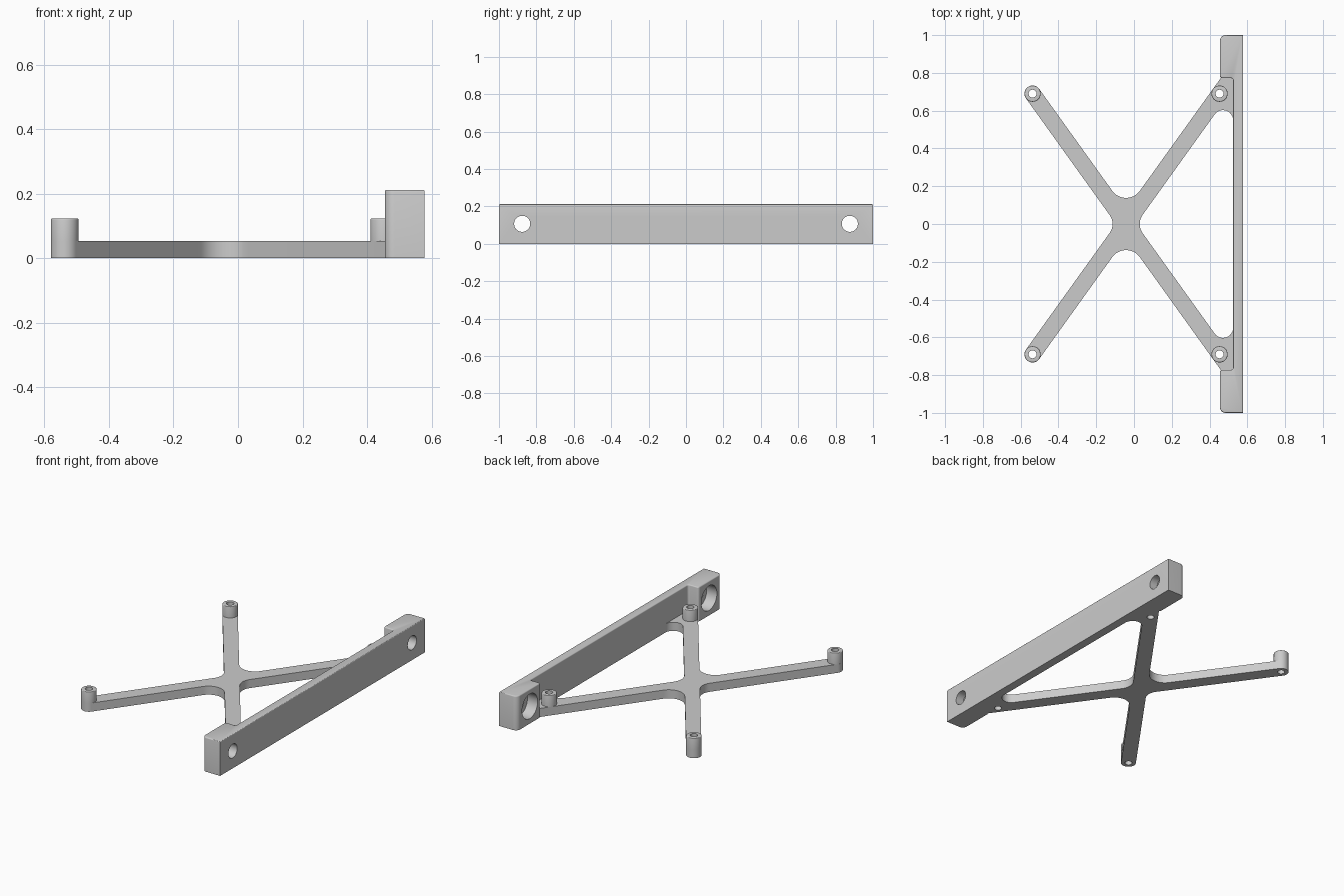
import bpy, bmesh
from math import pi, sin, tan, atan2, cos, radians
from mathutils import Vector, Matrix

if "Cube" in bpy.data.objects:
    bpy.data.objects.remove(bpy.data.objects["Cube"])

grey = bpy.data.materials.new("plain grey")
grey.use_nodes = True
grey.diffuse_color = (0.6, 0.6, 0.6, 1)
grey.node_tree.nodes["Principled BSDF"].inputs["Base Color"].default_value = (0.6, 0.6, 0.6, 1)


def rounded(points):
    """Outline from (x, y, radius) corners, each replaced by an arc."""
    out = []
    for i, (x, y, r) in enumerate(points):
        p = Vector((x, y))
        if r == 0:
            out.append(p)
            continue
        a = (Vector(points[i - 1][:2]) - p).normalized()
        b = (Vector(points[(i + 1) % len(points)][:2]) - p).normalized()
        half = a.angle(b) / 2
        centre = p + (a + b).normalized() * r / sin(half)
        start = p + a * r / tan(half) - centre
        end = p + b * r / tan(half) - centre
        a0 = atan2(start.y, start.x)
        sweep = (atan2(end.y, end.x) - a0 + pi) % (2 * pi) - pi
        for k in range(13):
            t = a0 + sweep * k / 12
            out.append(centre + Vector((cos(t), sin(t))) * r)
    return out


def finish(name, bm):
    bmesh.ops.recalc_face_normals(bm, faces=bm.faces)
    mesh = bpy.data.meshes.new(name)
    bm.to_mesh(mesh)
    bm.free()
    mesh.materials.append(grey)
    obj = bpy.data.objects.new(name, mesh)
    bpy.context.collection.objects.link(obj)
    return obj


def bevel_top(bm, z, width):
    edges = [e for e in bm.edges if all(abs(v.co.z - z) < 1e-5 for v in e.verts)]
    bmesh.ops.bevel(bm, geom=edges, offset=width, segments=3, profile=0.5, affect='EDGES')


def slab(name, outline, height, bevel=0):
    bm = bmesh.new()
    face = bm.faces.new([bm.verts.new((p.x, p.y, 0)) for p in outline])
    new = bmesh.ops.extrude_face_region(bm, geom=[face])["geom"]
    bmesh.ops.translate(bm, vec=(0, 0, height), verts=[g for g in new if isinstance(g, bmesh.types.BMVert)])
    if bevel:
        bevel_top(bm, height, bevel)
    return finish(name, bm)


def cylinder(name, radius, length, centre, along_x=False, bevel=0):
    bm = bmesh.new()
    bmesh.ops.create_cone(bm, cap_ends=True, segments=48, radius1=radius, radius2=radius, depth=length)
    if bevel:
        bevel_top(bm, length / 2, bevel)
    if along_x:
        bm.transform(Matrix.Rotation(pi / 2, 4, 'Y'))
    bm.transform(Matrix.Translation(centre))
    return finish(name, bm)


def activate(obj):
    bpy.ops.object.select_all(action='DESELECT')
    obj.select_set(True)
    bpy.context.view_layer.objects.active = obj


def cut(obj, cutters):
    for c in cutters:
        c.hide_render = True
        mod = obj.modifiers.new("hole", 'BOOLEAN')
        mod.operation, mod.solver, mod.object = 'DIFFERENCE', 'EXACT', c
        activate(obj)
        bpy.ops.object.modifier_apply(modifier=mod.name)


def mirrored(points):
    return points + [(x, -y, r) for x, y, r in reversed(points) if y != 0]


# Shared sizes
cx, px, py = -0.042, 0.495, 0.69
h = 0.043
d = Vector((px, py)).normalized()
plate, post_top, rail_top = 0.053, 0.123, 0.212
rail_in, block_in, rail_out = 0.525, 0.455, 0.578
block_y = 0.772

# Crossed frame, filleted at the crossing and where it meets the rail
tip = Vector((cx - px, py)) + Vector((-d.x, d.y)) * h
side = Vector((d.y, d.x)) * h
lap = 0.003
pad_y = block_y + lap
half = [
    (cx + h / d.y, 0, 0.085),
    (rail_in, (d.y * (rail_in - cx) - h) / d.x, 0.054),
    (rail_in, 0.5, 0),
    (rail_in + lap, 0.5, 0),
    (rail_in + lap, pad_y, 0),
    (cx + (d.x * pad_y - h) / d.y, pad_y, 0),
    (cx, h / d.x, 0.09),
    (*(tip + side), h * 0.995),
    (*(tip - side), h * 0.995),
    (cx - h / d.y, 0, 0.08),
]
frame = slab("cross_frame", rounded(mirrored(half)), plate)

# Upright rail with thicker end blocks
rail_half = [
    (rail_in, block_y, 0.012),
    (block_in, block_y, 0.014),
    (block_in, 1, 0.03),
    (rail_out, 1, 0),
]
rail = slab("mounting_rail", rounded(mirrored(rail_half)), rail_top, bevel=0.006)

# Screw holes with wide recesses on the inner side of the blocks
helpers = []
for s in (-1, 1):
    y, z = s * 0.876, 0.107
    bolt = cylinder("bolt_hole_cutter", 0.043, 0.4, (0.5, y, z), along_x=True)
    recess = cylinder("recess_cutter", 0.076, 0.2, (rail_in - 0.1, y, z), along_x=True)
    cut(rail, [recess, bolt])
    helpers += [bolt, recess]

# Hollow posts at the four arm ends
parts = [frame, rail]
for sx, xname in ((-1, "right"), (1, "left")):
    for sy, yname in ((-1, "front"), (1, "back")):
        x, y = cx + sx * px, sy * py
        post = cylinder(f"{yname}_{xname}_post", h, post_top - plate,
                        (x, y, (post_top + plate) / 2), bevel=0.004)
        drill = cylinder("post_hole_cutter", 0.021, 0.5, (x, y, 0.05))
        cut(post, [drill])
        cut(frame, [drill])
        helpers.append(drill)
        parts.append(post)

for c in helpers:
    bpy.data.objects.remove(c)

for obj in parts:
    activate(obj)
    bpy.ops.object.shade_smooth_by_angle(angle=radians(35))
